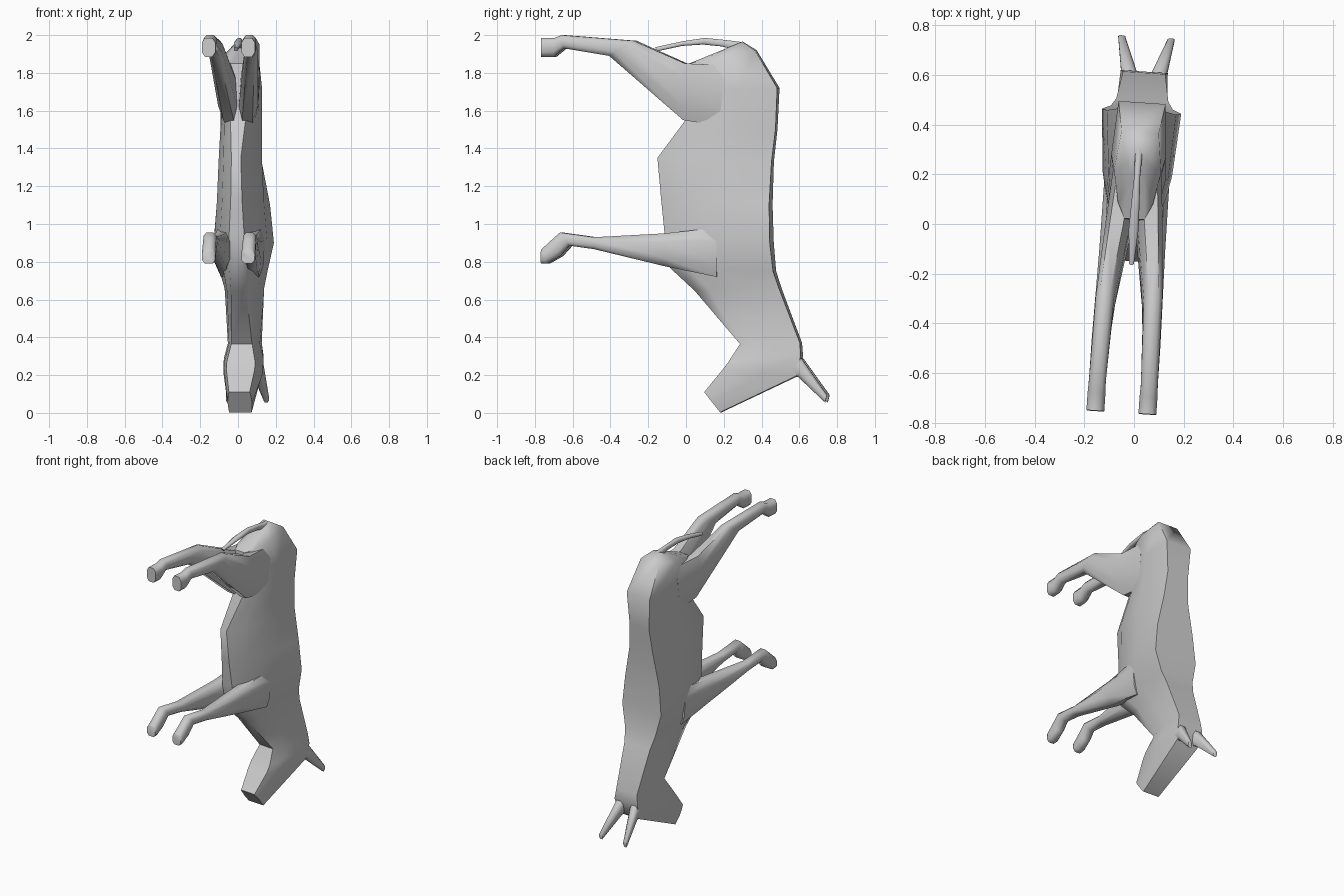
import bpy, bmesh, math
from mathutils import Matrix, Vector

cube = bpy.data.objects.get("Cube")
if cube:
    bpy.data.objects.remove(cube, do_unlink=True)

grey = bpy.data.materials.new("plain grey")
grey.use_nodes = True
grey.diffuse_color = (0.6, 0.6, 0.6, 1)
grey.node_tree.nodes["Principled BSDF"].inputs["Base Color"].default_value = (0.6, 0.6, 0.6, 1)

# The whole animal is turned slightly about the vertical
TURN = Matrix.Rotation(-0.067, 4, "Z")


def loft(name, rings, sharp=60):
    """Skin a row of equal-length point rings, cap both ends, smooth it."""
    bm = bmesh.new()
    rows = [[bm.verts.new(p) for p in ring] for ring in rings]
    n = len(rows[0])
    for a, b in zip(rows, rows[1:]):
        for i in range(n):
            j = (i + 1) % n
            bm.faces.new((a[i], a[j], b[j], b[i]))
    bm.faces.new(rows[0])
    bm.faces.new(rows[-1])
    bmesh.ops.recalc_face_normals(bm, faces=bm.faces)
    bm.transform(TURN)
    mesh = bpy.data.meshes.new(name)
    bm.to_mesh(mesh)
    bm.free()
    mesh.materials.append(grey)
    obj = bpy.data.objects.new(name, mesh)
    bpy.context.collection.objects.link(obj)
    bpy.ops.object.select_all(action="DESELECT")
    obj.select_set(True)
    bpy.context.view_layer.objects.active = obj
    bpy.ops.object.shade_smooth_by_angle(angle=math.radians(sharp))


def body_ring(back, front, wb, wm, wf):
    """Flat-backed section, widest on the back or flank, narrow on the belly."""
    a, b = Vector((0, *back)), Vector((0, *front))
    levels = [(0, wb), (0.45, wm), (0.82, wm * 0.55 + wf * 0.45), (1, wf)]
    left = [a.lerp(b, t) + Vector((w, 0, 0)) for t, w in levels]
    return left + [Vector((-p.x, p.y, p.z)) for p in reversed(left)]


def limb_ring(top, low, x_top, x_low, w_top, w_low, side):
    """Chamfered box section between an upper and a lower point."""
    a, b = Vector((0, *top)), Vector((0, *low))
    corners = [(1, .25), (.55, 0), (-.55, 0), (-1, .25),
               (-1, .75), (-.55, 1), (.55, 1), (1, .75)]
    ring = []
    for u, t in corners:
        p = a.lerp(b, t)
        x = x_top + (x_low - x_top) * t + u * (w_top + (w_low - w_top) * t)
        ring.append(Vector((side * x, p.y, p.z)))
    return ring


# Trunk, neck and head: back point, belly point, three half widths
trunk = [
    ((.30, 1.965), (.18, 1.915), .03, .04, .02),
    ((.37, 1.92), (.02, 1.85), .075, .095, .04),
    ((.49, 1.72), (.01, 1.70), .095, .11, .04),
    ((.48, 1.50), (.00, 1.55), .08, .11, .04),
    ((.46, 1.33), (-.15, 1.35), .095, .115, .025),
    ((.45, 1.10), (-.13, 1.13), .14, .125, .03),
    ((.455, .90), (-.11, .94), .16, .14, .04),
    ((.47, .75), (-.09, .775), .125, .115, .04),
    ((.50, .66), (.05, .645), .105, .09, .04),
    ((.61, .37), (.29, .365), .085, .085, .055),
    ((.615, .30), (.23, .27), .095, .105, .075),
    ((.59, .195), (.20, .23), .085, .105, .075),
    ((.185, .003), (.10, .11), .06, .065, .055),
]
loft("trunk_neck_and_head", [body_ring(*r) for r in trunk])

# Limbs: upper point, lower point, centre and half width at each
hind_leg = [
    ((.22, 1.84), (.18, 1.52), .055, .05, .045, .045),
    ((.00, 1.85), (-.01, 1.55), .07, .05, .05, .05),
    ((-.27, 1.97), (-.40, 1.89), .098, .095, .038, .035),
    ((-.65, 2.0), (-.64, 1.93), .105, .105, .034, .034),
    ((-.69, 1.985), (-.695, 1.885), .105, .105, .036, .036),
    ((-.76, 1.985), (-.76, 1.885), .105, .105, .036, .036),
]
front_leg = [
    ((.17, .98), (.17, .72), .09, .08, .045, .04),
    ((-.11, .95), (-.10, .775), .085, .08, .05, .045),
    ((-.48, .93), (-.48, .867), .103, .103, .036, .036),
    ((-.66, .955), (-.61, .885), .105, .105, .034, .034),
    ((-.70, .92), (-.66, .83), .105, .105, .035, .035),
    ((-.76, .865), (-.73, .79), .105, .105, .036, .036),
    ((-.762, .86), (-.762, .79), .105, .105, .034, .034),
]
ear = [
    ((.58, .32), (.56, .20), .058, .058, .032, .032),
    ((.62, .285), (.60, .19), .062, .062, .032, .03),
    ((.755, .095), (.745, .055), .1, .1, .014, .014),
]
for side, word in ((1, "left"), (-1, "right")):
    for part, rows in (("hind_leg", hind_leg), ("front_leg", front_leg), ("ear", ear)):
        loft(word + "_" + part, [limb_ring(*r, side) for r in rows])

# Tail arching back from the rump
tail = [
    ((.30, 1.963), (.27, 1.92), 0, 0, .015, .015),
    ((.20, 1.975), (.19, 1.94), 0, 0, .012, .012),
    ((.10, 1.985), (.09, 1.95), 0, 0, .016, .016),
    ((-.02, 1.967), (-.02, 1.943), 0, 0, .02, .02),
    ((-.165, 1.935), (-.15, 1.915), 0, 0, .01, .01),
]
loft("tail", [limb_ring(*r, 1) for r in tail])
